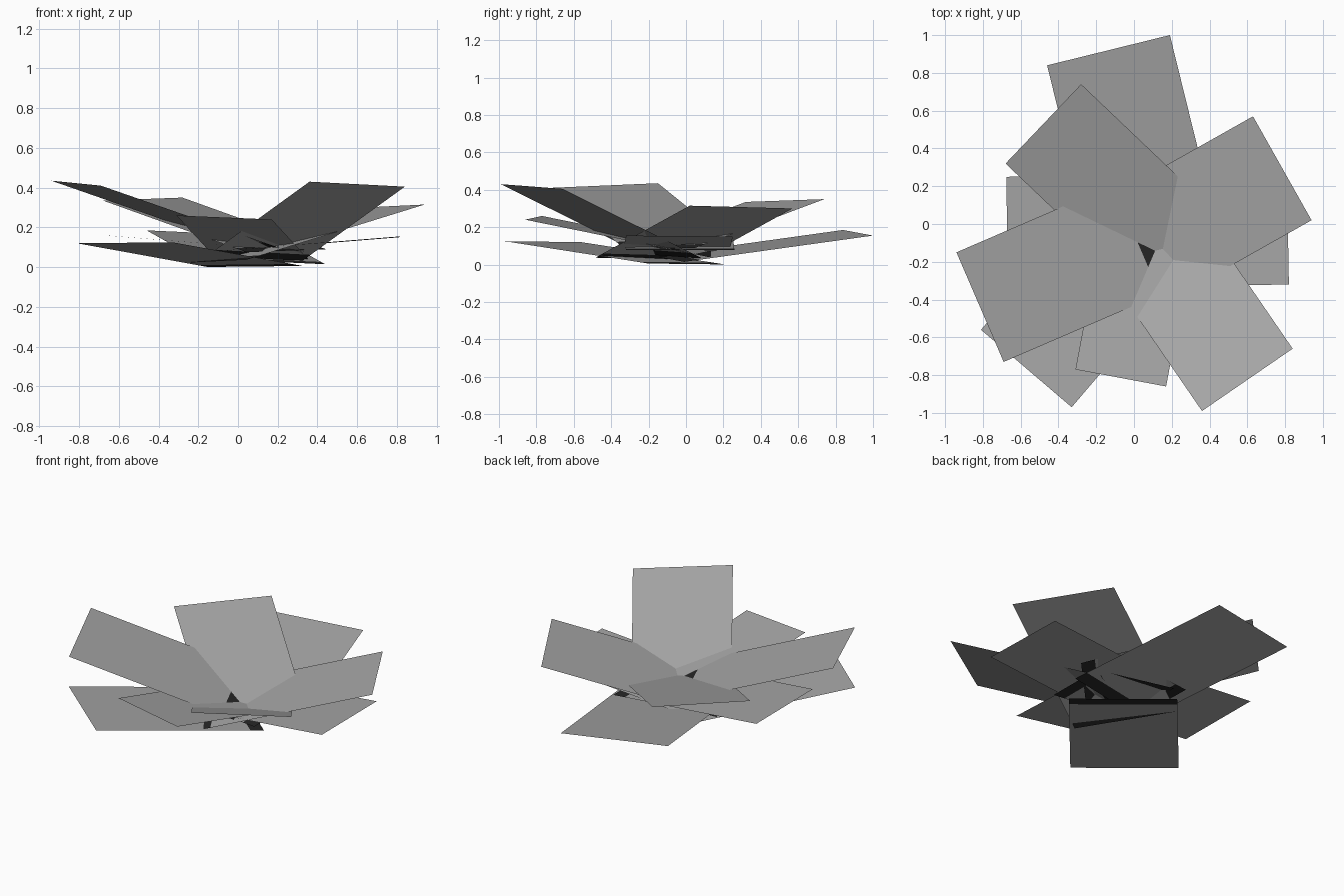
import bpy
import bmesh
from mathutils import Vector

cube = bpy.data.objects.get("Cube")
if cube:
    bpy.data.objects.remove(cube, do_unlink=True)


def make_material(name, color):
    mat = bpy.data.materials.new(name)
    mat.use_nodes = True
    mat.diffuse_color = color
    for node in mat.node_tree.nodes:
        if node.type == "BSDF_PRINCIPLED":
            node.inputs["Base Color"].default_value = color
            node.inputs["Roughness"].default_value = 0.8
    return mat


leaf_grey = make_material("leaf grey", (0.38, 0.38, 0.38, 1))
stem_dark = make_material("stem dark", (0.02, 0.02, 0.02, 1))

HEART = Vector((0.1, -0.13, 0))   # where all the leaves cross
STEM_PART = 0.92                  # the leaf turns dark beyond this fraction


def leaf(name, tip_a, tip_b, run, slope):
    """Flat rectangular leaf from its two tip corners, sloping down inwards."""
    a, b = Vector(tip_a), Vector(tip_b)
    across = b - a
    inward = Vector((-across.y, across.x, 0)).normalized()
    if inward.dot(HEART - (a + b) / 2) < 0:
        inward.negate()
    inward.z = -slope

    bm = bmesh.new()
    rows = []
    for part in (0, STEM_PART, 1):
        step = inward * run * part
        rows.append([bm.verts.new(a + step), bm.verts.new(b + step)])
    for index, (outer, inner) in enumerate(zip(rows, rows[1:])):
        face = bm.faces.new((outer[0], outer[1], inner[1], inner[0]))
        face.material_index = index
        face.normal_update()
        if face.normal.z < 0:
            face.normal_flip()

    mesh = bpy.data.meshes.new(name)
    bm.to_mesh(mesh)
    bm.free()
    mesh.materials.append(leaf_grey)
    mesh.materials.append(stem_dark)
    obj = bpy.data.objects.new(name, mesh)
    bpy.context.collection.objects.link(obj)
    return obj


# Upper ring of steep leaves
leaf("upper_leaf_right", (-0.94, -0.15, 0.435), (-0.69, -0.73, 0.41), 0.98, 0.32)
leaf("upper_leaf_back", (-0.28, 0.74, 0.35), (-0.68, 0.32, 0.335), 1.0, 0.26)
leaf("upper_leaf_left", (0.94, 0.02, 0.315), (0.63, 0.57, 0.3), 1.03, 0.27)
leaf("upper_leaf_front", (0.36, -0.99, 0.43), (0.84, -0.66, 0.405), 0.91, 0.41)

# Middle leaf rising at the front
leaf("middle_leaf_front", (-0.31, -0.77, 0.26), (0.17, -0.86, 0.24), 1.0, 0.2)

# Lower ring of nearly level leaves
leaf("lower_leaf_back", (-0.46, 0.84, 0.185), (0.19, 1.0, 0.155), 1.04, 0.135)
leaf("lower_leaf_right", (-0.675, 0.25, 0.16), (-0.67, -0.33, 0.16), 1.01, 0.08)
leaf("lower_leaf_left", (0.82, -0.32, 0.155), (0.81, 0.25, 0.15), 1.01, 0.08)
leaf("lower_leaf_front", (-0.81, -0.56, 0.12), (-0.33, -0.97, 0.125), 1.01, 0.118)
